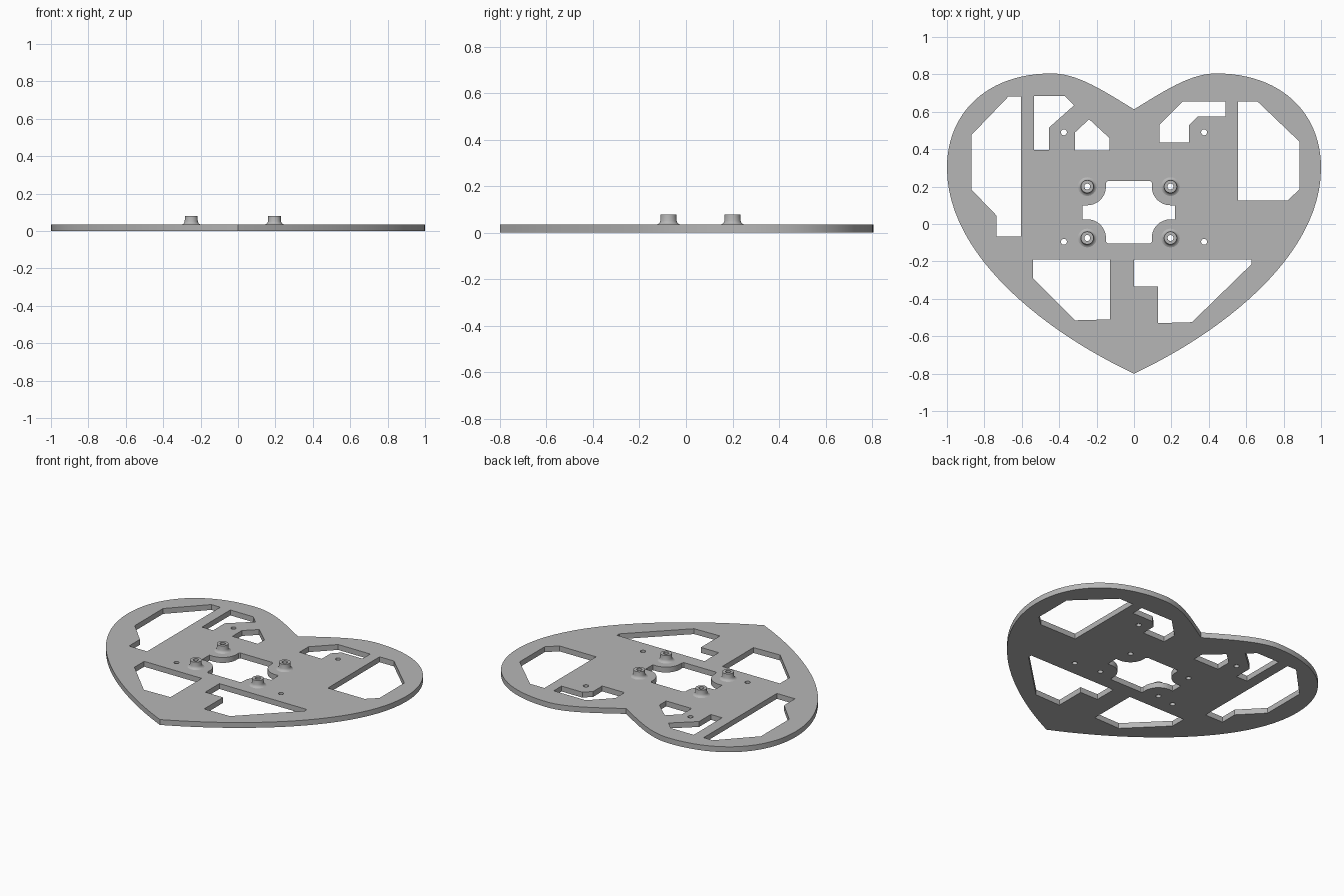
import bpy, bmesh, math

if "Cube" in bpy.data.objects:
    bpy.data.objects.remove(bpy.data.objects["Cube"])

PLATE = 0.035
TOP = 0.079
POSTS = [(x, y) for x in (-0.25, 0.195) for y in (-0.075, 0.2)]
PINS = [(x, y) for x in (-0.375, 0.375) for y in (-0.095, 0.49)]

grey = bpy.data.materials.new("plain grey")
grey.use_nodes = True
COLOUR = (0.47, 0.47, 0.47, 1)
grey.diffuse_color = COLOUR
grey.node_tree.nodes["Principled BSDF"].inputs["Base Color"].default_value = COLOUR


def add_object(name, bm, angle=35):
    mesh = bpy.data.meshes.new(name)
    bm.to_mesh(mesh)
    bm.free()
    mesh.materials.clear()
    mesh.materials.append(grey)
    obj = bpy.data.objects.new(name, mesh)
    bpy.context.collection.objects.link(obj)
    bpy.ops.object.select_all(action="DESELECT")
    obj.select_set(True)
    bpy.context.view_layer.objects.active = obj
    bpy.ops.object.shade_smooth_by_angle(angle=math.radians(angle))
    return obj


def circle(cx, cy, r, n=20):
    return [(cx + r * math.cos(math.tau * i / n), cy + r * math.sin(math.tau * i / n))
            for i in range(n)]


def add_loop(curve, points):
    spline = curve.splines.new("POLY")
    spline.points.add(len(points) - 1)
    for p, (x, y) in zip(spline.points, points):
        p.co = (x, y, 0, 1)
    spline.use_cyclic_u = True


def centre_opening():
    # Rectangle whose corners curve around the four posts
    quarter = [(0.248, 0.0375)]
    for i in range(13):
        a = math.radians(270 - 90 * i / 12)
        quarter.append((0.2225 + 0.1 * math.cos(a), 0.1375 + 0.1 * math.sin(a)))
    quarter += [(0.1225, 0.158), (0.114, 0.167)]
    loop = []
    for sx, sy in ((1, 1), (-1, 1), (-1, -1), (1, -1)):
        part = [(-0.0275 + sx * x, 0.0625 + sy * y) for x, y in quarter]
        loop += part if sx * sy > 0 else part[::-1]
    return loop


# Heart outline: left handle, point, right handle for the +x half
half = [((0.16, 0.71), (0, 0.613), (0.16, 0.71)),
        ((0.30, 0.805), (0.44, 0.805), (0.78, 0.805)),
        ((1, 0.6), (1, 0.3), (1, -0.18)),
        ((0.45, -0.59), (0, -0.8), (0.45, -0.59))]


def mirror(p):
    return (-p[0], p[1])


notch, peak, side, tip = half
heart = [(mirror(notch[0]), notch[1], notch[2]), peak, side,
         (tip[0], tip[1], mirror(tip[2]))]
heart += [tuple(mirror(p) for p in reversed(k)) for k in (side, peak)]

curve = bpy.data.curves.new("heart_outline", "CURVE")
curve.dimensions = "2D"
curve.fill_mode = "BOTH"
curve.extrude = PLATE / 2
spline = curve.splines.new("BEZIER")
spline.bezier_points.add(len(heart) - 1)
spline.resolution_u = 24
spline.use_cyclic_u = True
for bp, (left, co, right) in zip(spline.bezier_points, heart):
    bp.handle_left_type = bp.handle_right_type = "FREE"
    bp.co = (*co, 0)
    bp.handle_left = (*left, 0)
    bp.handle_right = (*right, 0)

# Angular openings
openings = [
    [(-0.67, 0.683), (-0.605, 0.683), (-0.605, -0.067), (-0.735, -0.067),
     (-0.735, 0.045), (-0.87, 0.185), (-0.87, 0.475)],
    [(-0.535, 0.685), (-0.37, 0.685), (-0.32, 0.635), (-0.455, 0.515),
     (-0.455, 0.395), (-0.535, 0.395)],
    [(-0.24, 0.56), (-0.132, 0.46), (-0.132, 0.392), (-0.315, 0.392), (-0.315, 0.49)],
    [(0.26, 0.655), (0.49, 0.655), (0.49, 0.575), (0.34, 0.575), (0.295, 0.53),
     (0.295, 0.437), (0.135, 0.437), (0.135, 0.53)],
    [(0.557, 0.655), (0.66, 0.655), (0.885, 0.44), (0.885, 0.185),
     (0.82, 0.125), (0.557, 0.125)],
    [(-0.54, -0.19), (-0.127, -0.19), (-0.127, -0.51), (-0.315, -0.515), (-0.54, -0.29)],
    [(0, -0.19), (0.628, -0.19), (0.628, -0.215), (0.31, -0.525),
     (0.128, -0.53), (0.128, -0.335), (0, -0.335)],
    centre_opening(),
]
for loop in openings:
    add_loop(curve, loop)
for x, y in PINS + POSTS:
    add_loop(curve, circle(x, y, 0.016))

# Turn the filled outline into the solid plate
outline = bpy.data.objects.new("heart_outline", curve)
bpy.context.collection.objects.link(outline)
bpy.context.view_layer.update()
solid = bpy.data.meshes.new_from_object(
    outline.evaluated_get(bpy.context.evaluated_depsgraph_get()))
bm = bmesh.new()
bm.from_mesh(solid)
bpy.data.objects.remove(outline)
bpy.data.meshes.remove(solid)
bmesh.ops.remove_doubles(bm, verts=bm.verts, dist=0.0001)
bmesh.ops.translate(bm, verts=bm.verts, vec=(0, 0, PLATE / 2))
bmesh.ops.recalc_face_normals(bm, faces=bm.faces)
add_object("heart_plate", bm)

# Hollow mounting posts with a flared foot
profile = [(0.050, PLATE), (0.043, 0.038), (0.038, 0.043), (0.035, 0.051),
           (0.034, TOP), (0.016, TOP), (0.016, PLATE)]
for i, (x, y) in enumerate(POSTS):
    bm = bmesh.new()
    rings = [[bm.verts.new((px, py, z)) for px, py in circle(x, y, r, 32)]
             for r, z in profile]
    for a, b in zip(rings, rings[1:]):
        for k in range(32):
            n = (k + 1) % 32
            bm.faces.new((a[k], a[n], b[n], b[k]))
    add_object(f"mounting_post_{i + 1}", bm, 40)
